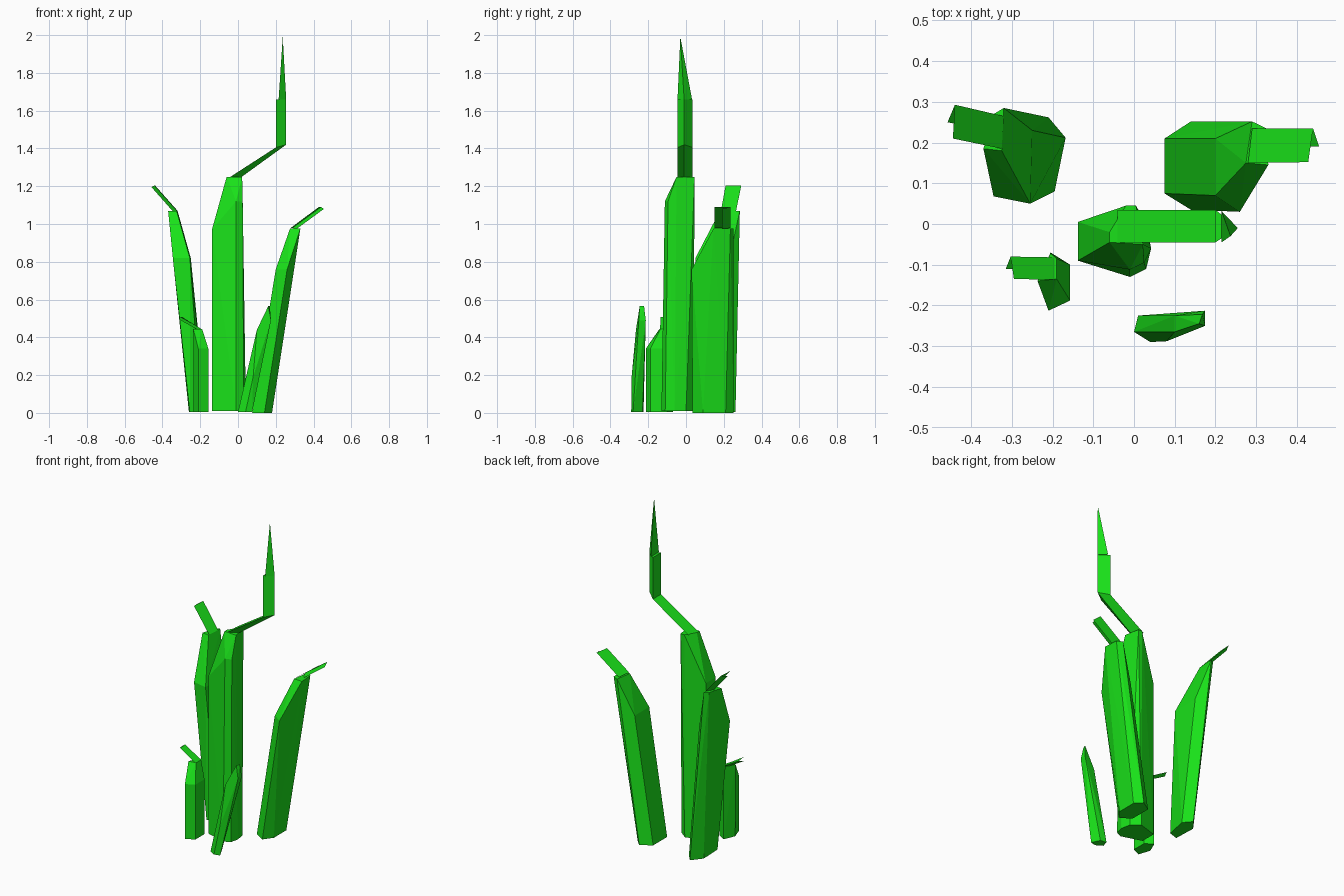
import bpy, bmesh

mat = bpy.data.materials.new("leaf_green")
mat.diffuse_color = (0.01, 0.75, 0.01, 1)


def finish(bm, name):
    mesh = bpy.data.meshes.new(name)
    bm.to_mesh(mesh)
    bm.free()
    mesh.materials.append(mat)
    ob = bpy.data.objects.new(name, mesh)
    bpy.context.collection.objects.link(ob)


def stalk(name, levels):
    """Faceted stalk: convex skin around (z, [(x, y), ...]) levels."""
    bm = bmesh.new()
    for z, pts in levels:
        for x, y in pts:
            bm.verts.new((x, y, z))
    res = bmesh.ops.convex_hull(bm, input=bm.verts[:])
    junk = {v for v in res["geom_interior"] if isinstance(v, bmesh.types.BMVert)}
    bmesh.ops.delete(bm, geom=list(junk), context='VERTS')
    bmesh.ops.dissolve_limit(bm, angle_limit=0.02, verts=bm.verts[:], edges=bm.edges[:])
    bmesh.ops.recalc_face_normals(bm, faces=bm.faces[:])
    finish(bm, name)


def loft(name, rings, closed=True):
    """Leaf made of three-point sections; open ones are a folded sheet."""
    bm = bmesh.new()
    rows = [[bm.verts.new(p) for p in r] for r in rings]
    for a, b in zip(rows, rows[1:]):
        for i in range(3 if closed else 2):
            j = (i + 1) % 3
            bm.faces.new((a[i], a[j], b[j], b[i]))
    if closed:
        bm.faces.new(rows[0])
        bm.faces.new(rows[-1])
    bmesh.ops.recalc_face_normals(bm, faces=bm.faces[:])
    finish(bm, name)


# Tall centre stalk
stalk("center_stalk", [
    (0.02, [(-.138, -.09), (-.138, .005), (-.02, .04), (.03, 0), (.042, -.06), (.03, -.11), (-.01, -.13)]),
    (0.98, [(-.138, -.09), (-.138, .005)]),
    (1.13, [(.025, -.095), (-.01, -.112)]),
    (1.26, [(-.06, -.045), (-.06, -.02), (-.02, .045), (.005, .045), (.022, -.05)])])

# Bent shoot on the centre stalk, with its pointed tip
loft("center_shoot", [
    [(-.04, -.045, 1.26), (-.04, .035, 1.26), (.02, -.01, 1.26)],
    [(.2, -.045, 1.415), (.2, .035, 1.415), (.255, -.01, 1.43)],
    [(.2, -.045, 1.67), (.2, .035, 1.67), (.255, -.01, 1.67)]])
stalk("shoot_tip", [
    (1.67, [(.215, -.045), (.215, .032), (.255, -.01)]),
    (2.0, [(.237, -.03)])])

# Back left stalk
stalk("back_left_stalk", [
    (0.015, [(-.168, .212), (-.195, .08), (-.255, .06), (-.26, .2), (-.21, .262)]),
    (0.83, [(-.25, .23), (-.255, .05), (-.345, .068), (-.3, .275)]),
    (1.08, [(-.37, .185), (-.325, .18), (-.32, .285), (-.345, .27)])])

# Back right stalk
stalk("back_right_stalk", [
    (0.01, [(.075, .075), (.075, .21), (.14, .252), (.18, .21), (.18, .09), (.14, .035)]),
    (0.77, [(.2, .07), (.2, .21), (.26, .03)]),
    (0.985, [(.275, .15), (.29, .252), (.33, .145), (.325, .235)])])

# Short front left stalk
stalk("front_left_stalk", [
    (0.015, [(-.235, -.14), (-.21, -.213), (-.157, -.188), (-.157, -.1), (-.205, -.07)]),
    (0.35, [(-.21, -.213), (-.157, -.188), (-.157, -.1)]),
    (0.455, [(-.237, -.14), (-.19, -.135), (-.19, -.085), (-.205, -.072)])])

# Thin front leaf
stalk("front_leaf", [
    (0.015, [(0, -.265), (.01, -.225), (.05, -.23), (.075, -.28), (.04, -.29)]),
    (0.2, [(.08, -.288)]),
    (0.45, [(.1, -.265), (.1, -.225)]),
    (0.5, [(.175, -.25), (.175, -.213)]),
    (0.575, [(.16, -.245), (.168, -.222)])])

# Folded leaf flaps on the stalk tops
loft("back_left_flap", [
    [(-.325, .185, 1.08), (-.32, .265, 1.08), (-.337, .225, 1.068)],
    [(-.445, .21, 1.215), (-.44, .293, 1.215), (-.458, .25, 1.205)]], False)
loft("back_right_flap", [
    [(.28, .15, .99), (.29, .235, .99), (.305, .19, .98)],
    [(.428, .152, 1.1), (.44, .235, 1.1), (.455, .19, 1.09)]], False)
loft("front_left_flap", [
    [(-.195, -.137, .455), (-.195, -.082, .455), (-.205, -.11, .445)],
    [(-.295, -.135, .517), (-.303, -.08, .517), (-.315, -.11, .507)]], False)

# Rest the plant on the ground
low = min((v.co.z for o in bpy.data.objects for v in o.data.vertices))
for o in bpy.data.objects:
    o.location.z = -low
